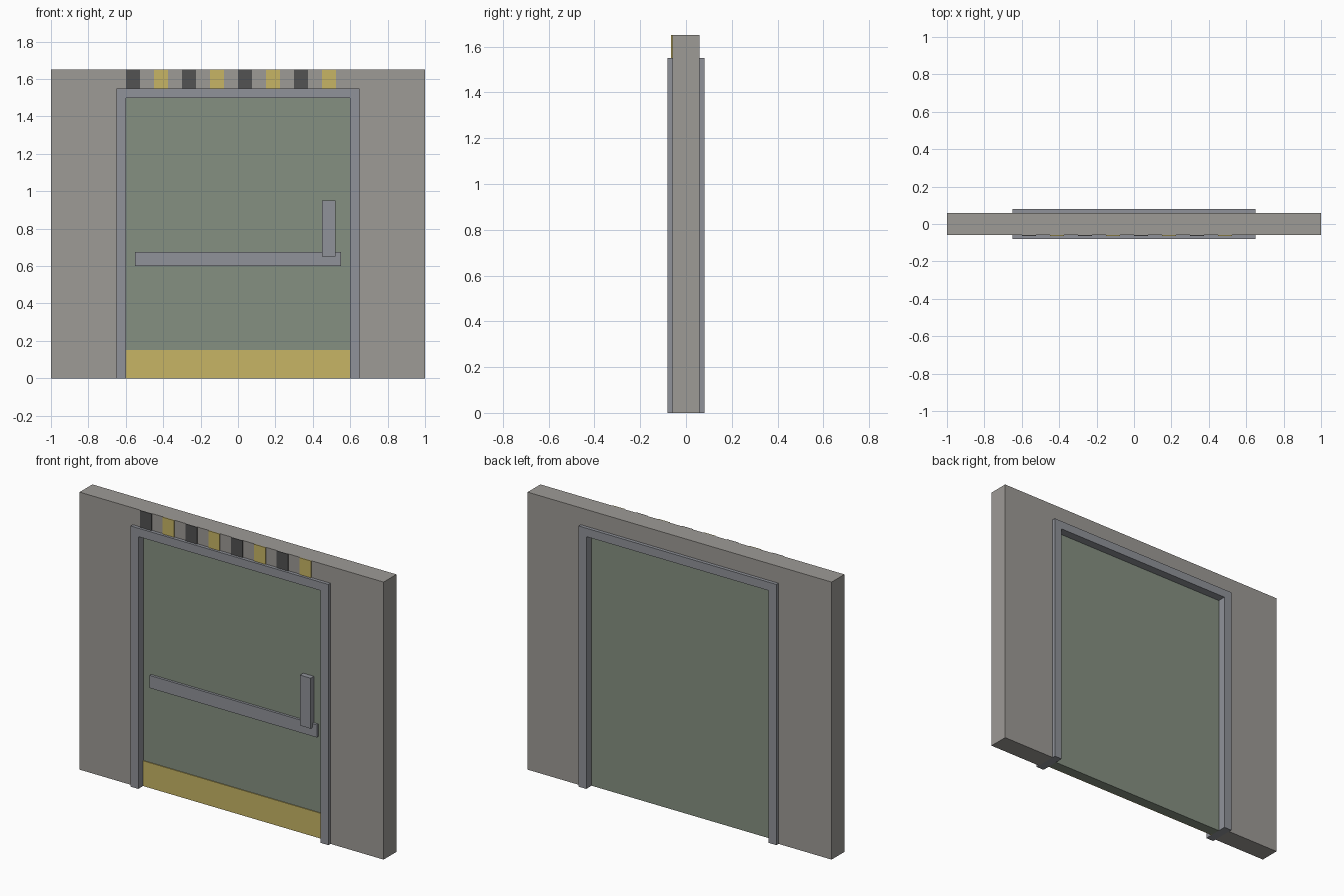
import bpy, bmesh

if "Cube" in bpy.data.objects:
    bpy.data.objects.remove(bpy.data.objects["Cube"])


def material(name, rgb):
    m = bpy.data.materials.new(name)
    m.diffuse_color = (*rgb, 1)
    m.use_nodes = True
    m.node_tree.nodes["Principled BSDF"].inputs["Base Color"].default_value = m.diffuse_color
    return m


CONCRETE = material("concrete", (0.34, 0.325, 0.305))
STEEL = material("steel", (0.28, 0.29, 0.32))
GREEN = material("green_paint", (0.235, 0.28, 0.22))
YELLOW = material("yellow_paint", (0.57, 0.46, 0.13))
BLACK = material("black_paint", (0.085, 0.085, 0.085))


def extrude(name, profile, y0, y1, mat):
    """Extrude a front-view (x, z) outline from y0 back to y1."""
    bm = bmesh.new()
    face = bm.faces.new([bm.verts.new((x, y0, z)) for x, z in profile])
    out = bmesh.ops.extrude_face_region(bm, geom=[face])
    verts = [v for v in out["geom"] if isinstance(v, bmesh.types.BMVert)]
    bmesh.ops.translate(bm, verts=verts, vec=(0, y1 - y0, 0))
    bmesh.ops.recalc_face_normals(bm, faces=bm.faces)
    mesh = bpy.data.meshes.new(name)
    bm.to_mesh(mesh)
    bm.free()
    mesh.materials.append(mat)
    ob = bpy.data.objects.new(name, mesh)
    bpy.context.collection.objects.link(ob)
    return ob


def panel(name, x0, x1, z0, z1, y0, y1, mat):
    return extrude(name, [(x0, z0), (x1, z0), (x1, z1), (x0, z1)], y0, y1, mat)


def portal(name, w, h, ow, oh, depth, mat):
    """Arch-shaped slab: outer half-width w, height h, opening ow x oh."""
    outline = [(-w, 0), (-ow, 0), (-ow, oh), (ow, oh),
               (ow, 0), (w, 0), (w, h), (-w, h)]
    return extrude(name, outline, -depth, depth, mat)


# Wall and the door frame lining its opening
portal("wall", 1.0, 1.65, 0.65, 1.55, 0.06, CONCRETE)
portal("door_frame", 0.65, 1.55, 0.6, 1.5, 0.08, STEEL)

# Door leaf with kick plate
panel("door_leaf", -0.6, 0.6, 0, 1.5, -0.03, 0.03, GREEN)
panel("kick_plate", -0.6, 0.6, 0, 0.15, -0.035, -0.03, YELLOW)

# Push bar and upright handle
panel("push_bar", -0.55, 0.55, 0.6, 0.675, -0.045, -0.03, STEEL)
panel("handle", 0.45, 0.52, 0.65, 0.95, -0.06, -0.03, STEEL)

# Alternating hazard stripes above the frame
for i in range(8):
    x = -0.6 + 0.15 * i
    panel(f"hazard_stripe_{i + 1}", x, x + 0.075, 1.55, 1.65,
          -0.065, -0.06, YELLOW if i % 2 else BLACK)
